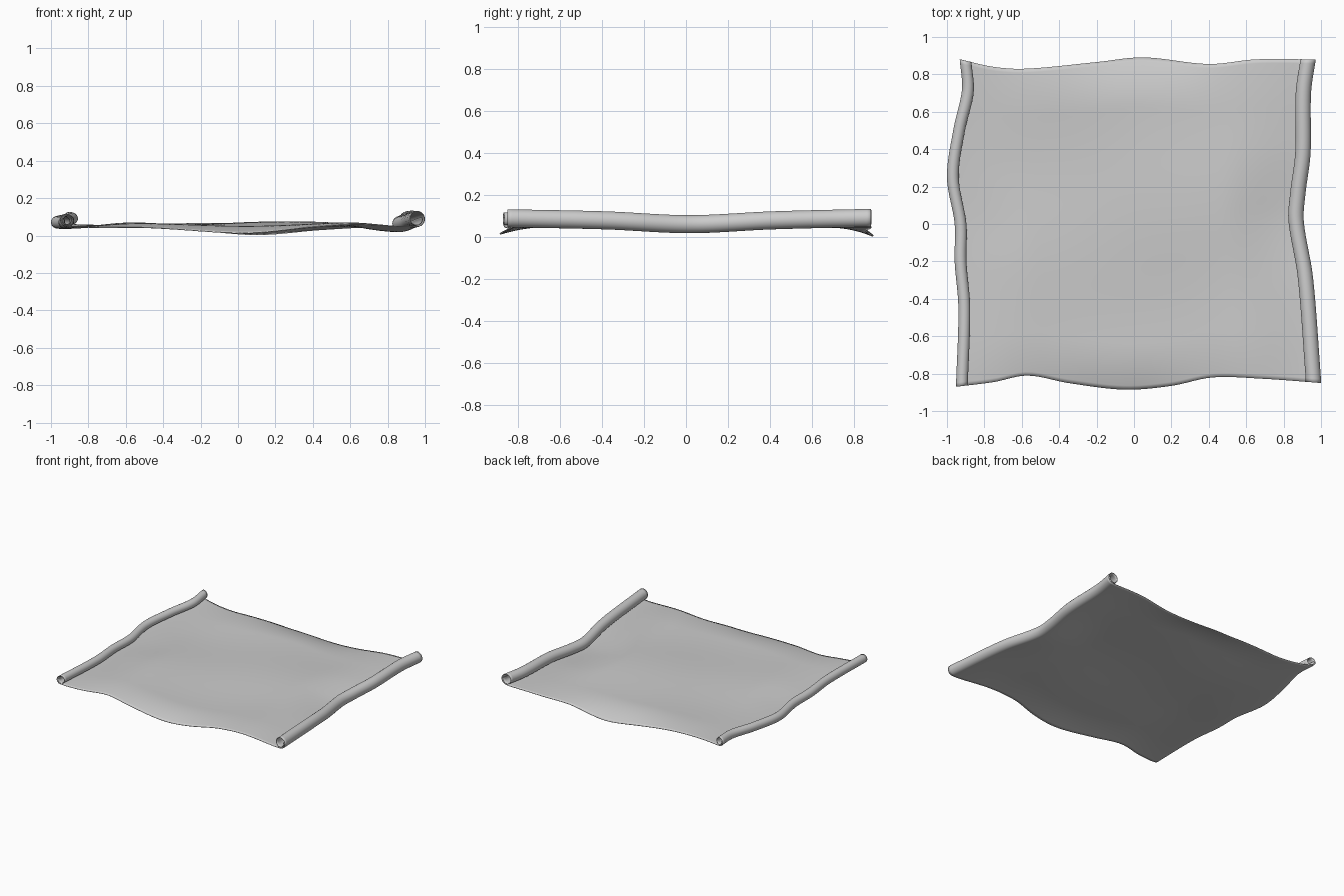
import bpy, math

if "Cube" in bpy.data.objects:
    bpy.data.objects.remove(bpy.data.objects["Cube"])


def curve(points):
    """Smooth function through a few (position, value) points."""
    n = len(points)

    def slope(i):
        a, b = points[max(i - 1, 0)], points[min(i + 1, n - 1)]
        return (b[1] - a[1]) / (b[0] - a[0])

    def f(t):
        t = min(max(t, points[0][0]), points[-1][0])
        i = 0
        while i < n - 2 and t > points[i + 1][0]:
            i += 1
        (x0, y0), (x1, y1) = points[i], points[i + 1]
        h = x1 - x0
        s = (t - x0) / h
        return ((2*s**3 - 3*s**2 + 1) * y0 + (s**3 - 2*s**2 + s) * h * slope(i)
                + (3*s**2 - 2*s**3) * y1 + (s**3 - s**2) * h * slope(i + 1))
    return f


# Outer outline of the rolls, along y
left_x = curve([(-.87, -.95), (-.45, -.937), (-.2, -.957), (0, -.957),
                (.25, -.998), (.5, -.965), (.72, -.918), (.88, -.93)])
right_x = curve([(-.85, .998), (-.3, .955), (0, .906), (.15, .915),
                 (.37, .942), (.7, .945), (.88, .97)])
# Wavy torn ends, along x
back_y = curve([(-.93, .88), (-.75, .84), (-.58, .83), (-.2, .865), (.05, .89),
                (.4, .855), (.65, .88), (.97, .88)])
front_y = curve([(-.95, -.87), (-.75, -.845), (-.57, -.81), (-.35, -.85), (-.05, -.885),
                 (.2, -.865), (.42, -.82), (.7, -.828), (1, -.85)])
# Heights of roll bases and of the drooping ends
left_z = curve([(-.87, .045), (0, .03), (.3, .033), (.88, .055)])
right_z = curve([(-.87, .04), (-.4, .03), (0, .012), (.4, .03), (.88, .042)])
front_droop = curve([(-1, 0), (-.6, .02), (0, .05), (.4, .018), (1, 0)])
back_droop = curve([(-1, 0), (-.5, .018), (.05, .06), (.45, .02), (1, 0)])

R_LEFT, R_RIGHT = .031, .041
CURL, SHEET, ROWS = 30, 50, 80
TURN = math.radians(470)


def curl(side, cx, base, r):
    """Spiral from the sheet's tangent point, out, over and inwards."""
    pts = []
    for k in range(CURL + 1):
        a = TURN * k / CURL
        rr = r * (1 - .5 * max(0, a - math.pi) / TURN)
        pts.append((cx + side * rr * math.sin(a), base + r - rr * math.cos(a)))
    return pts


def section(y):
    """Roll, sheet, roll: list of (x, z) at this y."""
    cl, cr = left_x(y) + R_LEFT, right_x(y) - R_RIGHT
    zl, zr = left_z(y), right_z(y)
    pts = curl(-1, cl, zl, R_LEFT)[::-1]
    for k in range(1, SHEET):
        s = k / SHEET
        x = cl + (cr - cl) * s
        w = min(1, s / .22, (1 - s) / .22)
        w = w * w * (3 - 2 * w)
        mid = .053 + .008 * math.sin(5 * x + 3 * y) + .005 * math.cos(6 * y - 2 * x)
        edge = zl + (zr - zl) * s
        z = edge + (mid - edge) * w
        end = max(0, (abs(y) - .62) / .26) ** 2
        z -= end * (back_droop(x) if y > 0 else front_droop(x))
        pts.append((x, z))
    return pts + curl(1, cr, zr, R_RIGHT)


verts, faces = [], []
for j in range(ROWS + 1):
    t = j / ROWS
    y0 = -.87 + 1.75 * t
    for x, z in section(y0):
        verts.append((x, front_y(x) + (back_y(x) - front_y(x)) * t, z))
cols = len(verts) // (ROWS + 1)
low = min(v[2] for v in verts)
verts = [(x, y, z - low + .004) for x, y, z in verts]
for j in range(ROWS):
    for i in range(cols - 1):
        a = j * cols + i
        faces.append((a, a + 1, a + cols + 1, a + cols))

# Parchment sheet with rolled sides
mesh = bpy.data.meshes.new("parchment_sheet")
mesh.from_pydata(verts, [], faces)
sheet = bpy.data.objects.new("parchment_sheet", mesh)
bpy.context.collection.objects.link(sheet)
thick = sheet.modifiers.new("thickness", 'SOLIDIFY')
thick.thickness = .004
thick.offset = 0
bpy.context.view_layer.objects.active = sheet
sheet.select_set(True)
bpy.ops.object.shade_smooth_by_angle(angle=math.radians(50))
